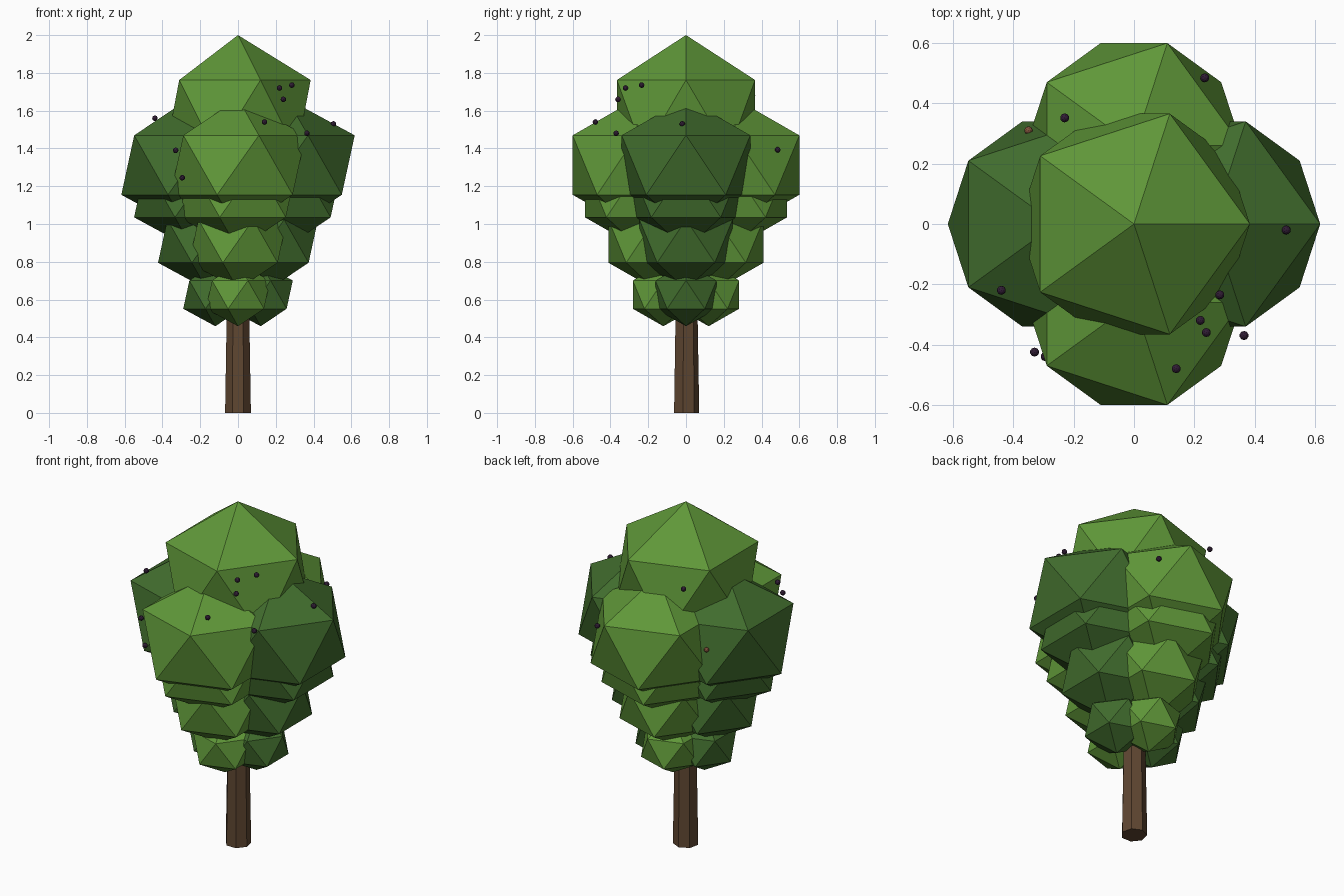
import bpy

if "Cube" in bpy.data.objects:
    bpy.data.objects.remove(bpy.data.objects["Cube"])


def material(name, rgb):
    m = bpy.data.materials.new(name)
    m.diffuse_color = (*rgb, 1.0)
    m.use_nodes = True
    m.node_tree.nodes["Principled BSDF"].inputs["Base Color"].default_value = m.diffuse_color
    return m


LIGHT_GREEN = material("light_green_leaves", (0.115, 0.31, 0.040))
DARK_GREEN = material("dark_green_leaves", (0.052, 0.15, 0.026))
BARK = material("brown_bark", (0.115, 0.062, 0.031))
BERRY = material("dark_purple_berry", (0.030, 0.012, 0.035))
DRY_BERRY = material("reddish_brown_berry", (0.22, 0.085, 0.045))


def ico(name, location, radius, mat, squash=1.0, subdivisions=1):
    """Flat-shaded icosphere, optionally flattened in height."""
    bpy.ops.mesh.primitive_ico_sphere_add(
        subdivisions=subdivisions, radius=radius, location=location)
    ob = bpy.context.object
    ob.name = name
    ob.scale.z = squash
    ob.data.materials.append(mat)
    return ob


# Trunk: tapered seven-sided post running up into the leaves
TRUNK_HEIGHT = 0.9
bpy.ops.mesh.primitive_cone_add(vertices=7, radius1=0.07, radius2=0.055,
                                depth=TRUNK_HEIGHT, location=(0, 0, TRUNK_HEIGHT / 2))
trunk = bpy.context.object
trunk.name = "trunk"
trunk.data.materials.append(BARK)

# Crown: one round clump on top
ico("crown_top", (0, 0, 1.57), 0.43, LIGHT_GREEN)

# Leaf tiers: four clumps each (height, clump radius, distance from trunk)
TIERS = [(0.626, 0.19, 0.12), (0.909, 0.29, 0.164),
         (1.173, 0.35, 0.237), (1.312, 0.40, 0.26)]
SIDES = [("right", 1, 0, DARK_GREEN), ("left", -1, 0, DARK_GREEN),
         ("back", 0, 1, LIGHT_GREEN), ("front", 0, -1, LIGHT_GREEN)]
for tier, (z, radius, dist) in enumerate(TIERS, 1):
    for side, dx, dy, mat in SIDES:
        ico(f"leaf_clump_{tier}_{side}", (dx * dist, dy * dist, z),
            radius, mat, squash=0.88)

# Berries scattered over the upper leaves
BERRIES = [(-0.44, -0.22, 1.56), (0.22, -0.32, 1.72), (0.285, -0.235, 1.735),
           (0.24, -0.36, 1.66), (0.14, -0.48, 1.54), (0.365, -0.37, 1.48),
           (0.505, -0.02, 1.53), (-0.33, -0.425, 1.39), (-0.295, -0.44, 1.245),
           (0.235, 0.485, 1.393), (-0.23, 0.352, 1.682)]
for i, pos in enumerate(BERRIES, 1):
    ico(f"berry_{i}", pos, 0.015, BERRY, subdivisions=2)
ico("dry_berry", (-0.35, 0.31, 1.342), 0.014, DRY_BERRY, subdivisions=2)
